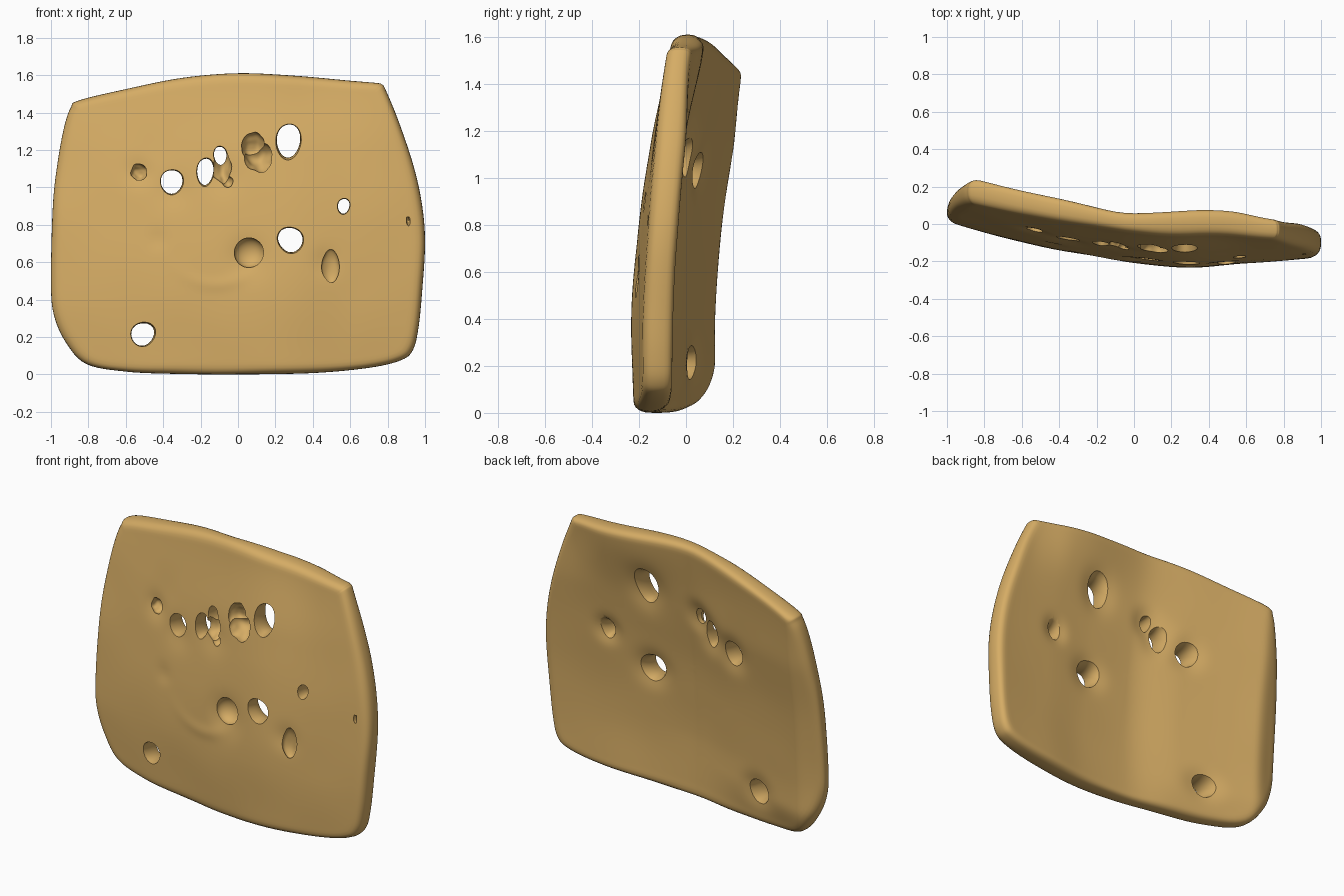
import bpy, bmesh, math, random
from mathutils import Vector, noise

if "Cube" in bpy.data.objects:
    bpy.data.objects.remove(bpy.data.objects["Cube"])

random.seed(4)
clay = bpy.data.materials.new("tan_clay")
clay.diffuse_color = (0.67, 0.415, 0.13, 1)
clay.use_nodes = True
clay.node_tree.nodes["Principled BSDF"].inputs["Base Color"].default_value = clay.diffuse_color

# front outline (x, z), clockwise from the bottom middle
OUT = [(0, 0), (-.35, .003), (-.6, .015), (-.81, .055), (-.92, .17), (-.985, .32), (-1, .5),
       (-.99, .9), (-.965, 1.13), (-.93, 1.32), (-.895, 1.425), (-.85, 1.465), (-.6, 1.525), (-.3, 1.585),
       (0, 1.61), (.3, 1.597), (.6, 1.57), (.74, 1.558), (.77, 1.55), (.79, 1.52),
       (.86, 1.35), (.94, 1.11), (.985, .9), (1, .7), (.985, .45), (.965, .25), (.935, .13),
       (.87, .075), (.7, .035), (.4, .007)]
# front surface by x, leaning back by z, thickness by x
FRONT = [(-1.1, .045), (-.85, -.03), (-.5, -.12), (-.2, -.172), (0, -.207), (.3, -.232),
         (.6, -.21), (.9, -.187), (1.1, -.165)]
LEAN = [(-.1, .02), (.1, .006), (.4, 0), (.8, .03), (1.2, .09), (1.5, .145), (1.7, .175)]
THICK = [(-1.1, .135), (-.5, .13), (-.1, .112), (.3, .135), (.8, .13), (1.1, .125)]


def cubic(a, b, c, d, t):
    return b + .5 * t * (c - a + t * (2 * a - 5 * b + 4 * c - d + t * (3 * (b - c) + d - a)))


def curve(tab, x):
    """Smooth lookup through (x, value) points."""
    n = len(tab)
    i = 0
    while i < n - 2 and x > tab[i + 1][0]:
        i += 1
    (x0, y0), (x1, y1) = tab[i], tab[i + 1]
    h = x1 - x0
    t = min(max((x - x0) / h, 0), 1)

    def slope(k):
        a, b = tab[max(k - 1, 0)], tab[min(k + 1, n - 1)]
        return (b[1] - a[1]) / (b[0] - a[0])
    m0, m1 = slope(i) * h, slope(i + 1) * h
    return ((2*t**3 - 3*t*t + 1) * y0 + (t**3 - 2*t*t + t) * m0
            + (3*t*t - 2*t**3) * y1 + (t**3 - t*t) * m1)


def step(a, b, x):
    t = min(max((x - a) / (b - a), 0), 1)
    return t * t * (3 - 2 * t)


def faces_y(x, z):
    """Front and back y of the slab."""
    lean = curve(LEAN, z) * (1 - .28 * step(.3, .9, x))
    top = step(1.15, 1.55, z)
    f = curve(FRONT, x) + lean + .016 * top * math.exp(-((x - .4) / .25)**2)
    t = curve(THICK, x)
    t += .024 * step(0, -.35, x) * step(1.5, 1.1, z) * step(-.05, .25, z)  # fuller left back
    t -= top * (.012 * math.exp(-((x + .1) / .2)**2) + .025 * step(.5, .8, x))
    t -= .075 * step(-.82, -1.02, x)                                      # bevelled left rim
    t -= .035 * step(.22, 0, z) * step(-.2, -.7, x)                       # bevelled lower left
    return f, f + t


def relief(x, z):
    """Shallow pressed marks on the front."""
    g = lambda cx, cz, s, d: d * math.exp(-((x - cx)**2 + (z - cz)**2) / s**2)
    y = g(.05, .62, .1, .022) + g(-.43, .72, .05, .007) + g(-.48, 1.2, .1, .005)
    y += g(-.53, 1.08, .07, .016) + g(-.35, .98, .09, .012) + g(-.08, 1.05, .09, .012)
    y += g(.47, .6, .07, .012)
    r = math.hypot(x + .12, z - .78)
    a = math.atan2(z - .78, x + .12)
    y -= .005 * math.exp(-((r - .3) / .035)**2) * math.exp(-((a + 1.5) / .7)**2)
    return y


# through holes: x, z, radius x, radius z, flare at the back
HOLES = [(-.355, 1.03, .055, .066, 1.3), (-.175, 1.085, .042, .072, 1.3), (-.095, 1.17, .032, .05, 1.1),
         (.27, 1.25, .06, .092, 1.3), (.565, .9, .03, .04, 1.8), (.28, .72, .063, .067, 1.4),
         (-.51, .215, .063, .058, 1.3)]


def funnels(x, z):
    """Soft hollows round the holes on the back."""
    return sum(.022 * math.exp(-(((x - h[0]) / (h[2] + .045))**2 + ((z - h[1]) / (h[3] + .035))**2) ** 1.3)
               for h in HOLES)


# slab: concentric rings front centre -> rounded rim -> back centre
N = len(OUT)
ring = []
for i in range(N):
    p = [OUT[(i + k) % N] for k in (-1, 0, 1, 2)]
    for s in range(6):
        ring.append(tuple(cubic(*[q[c] for q in p], s / 6) for c in (0, 1)))
C = (0, .8)
R = .055
bm = bmesh.new()
rows = []


def add_row(inset, w):
    """One ring; w runs from -1 (front) to 1 (back)."""
    row = []
    for x, z in ring:
        d = math.hypot(x - C[0], z - C[1])
        k = inset * (d - R) / d if w in (-1, 1) else (d - R + R * inset) / d
        X, Z = C[0] + (x - C[0]) * k, C[1] + (z - C[1]) * k
        f, b = faces_y(X, Z)
        y = (f + b) / 2 + w * (b - f) / 2
        y += relief(X, Z) * -w if w < 0 else -funnels(X, Z) * w
        y += .004 * noise.noise(Vector((X * 3, w * 2, Z * 3)))
        row.append(bm.verts.new((X, y, Z)))
    rows.append(row)


for k in range(1, 51):
    add_row(k / 50, -1)
for k in range(1, 12):
    c, s = math.cos(math.pi * k / 12), math.sin(math.pi * k / 12)
    add_row(s ** .75, -math.copysign(abs(c) ** .75, c) if abs(c) > 1e-6 else 0)
for k in range(50, 0, -1):
    add_row(k / 50, 1)
M = len(ring)
for r0, r1 in zip(rows, rows[1:]):
    for i in range(M):
        j = (i + 1) % M
        bm.faces.new((r0[i], r0[j], r1[j], r1[i]))
for row in (rows[0], rows[-1]):
    v = bm.verts.new((C[0], sum(p.co.y for p in row) / M, C[1]))
    for i in range(M):
        bm.faces.new((row[i], row[(i + 1) % M], v))
bmesh.ops.recalc_face_normals(bm, faces=bm.faces)
me = bpy.data.meshes.new("pierced_slab")
bm.to_mesh(me)
bm.free()
slab = bpy.data.objects.new("pierced_slab", me)
bpy.context.collection.objects.link(slab)
me.materials.append(clay)
bpy.context.view_layer.objects.active = slab
slab.select_set(True)


def carve(bm, name):
    """Subtract a bmesh from the slab."""
    bmesh.ops.recalc_face_normals(bm, faces=bm.faces)
    m = bpy.data.meshes.new(name)
    bm.to_mesh(m)
    bm.free()
    m.materials.append(clay)
    o = bpy.data.objects.new(name, m)
    o.hide_render = True
    bpy.context.collection.objects.link(o)
    mod = slab.modifiers.new(name, 'BOOLEAN')
    mod.operation, mod.solver, mod.object = 'DIFFERENCE', 'EXACT', o
    bpy.ops.object.modifier_apply(modifier=name)
    bpy.data.objects.remove(o)


def hole(x, z, rx, rz, back):
    """Through hole: slightly eased at the front, flared at the back."""
    f, b = faces_y(x, z)
    steps = [(f - .08, 1.2), (f - .01, 1.13), (f + .025, 1.02), (f + .05, 1)]
    for k in range(1, 7):
        t = k / 6
        steps.append((f + .05 + (b - f - .05) * t, 1 + (back - 1) * t ** 2.2))
    steps.append((b + .08, back * 1.35))
    ph = random.random() * 6
    bm = bmesh.new()
    loops = []
    for y, s in steps:
        loops.append([bm.verts.new((x + rx * s * q * math.cos(a), y, z + rz * s * q * math.sin(a)))
                      for a in [math.tau * i / 32 for i in range(32)]
                      for q in [1 + .05 * math.sin(2 * a + ph) + .03 * math.sin(3 * a)]])
    for l0, l1 in zip(loops, loops[1:]):
        for i in range(32):
            bm.faces.new((l0[i], l0[i - 1], l1[i - 1], l1[i]))
    bm.faces.new(loops[0])
    bm.faces.new(loops[-1])
    carve(bm, "hole_cutter")


def dent(x, z, rx, rz, depth, rough=0.0):
    """Blind ellipsoid pit in the front."""
    f = faces_y(x, z)[0] + relief(x, z)
    bm = bmesh.new()
    bmesh.ops.create_icosphere(bm, subdivisions=4, radius=1)
    for v in bm.verts:
        n = 1 + rough * noise.noise(v.co * 1.2 + Vector((x * 9, 0, z * 9)))
        v.co = Vector((x + v.co.x * rx * n, f + v.co.y * depth * n, z + v.co.z * rz * n))
    carve(bm, "pit_cutter")


for h in HOLES:
    hole(*h)
for d in [(-.53, 1.08, .045, .045, .045, .2), (.11, 1.16, .075, .08, .085, .25),
          (.08, 1.22, .06, .075, .075, .25), (-.085, 1.11, .05, .085, .06, .25),
          (-.055, 1.03, .03, .03, .03, .1), (.06, .65, .08, .08, .06, 0),
          (.495, .575, .05, .09, .035, .1), (.91, .82, .01, .025, .03, .3)]:
    dent(*d)

bpy.ops.object.shade_smooth_by_angle(angle=math.radians(40))
